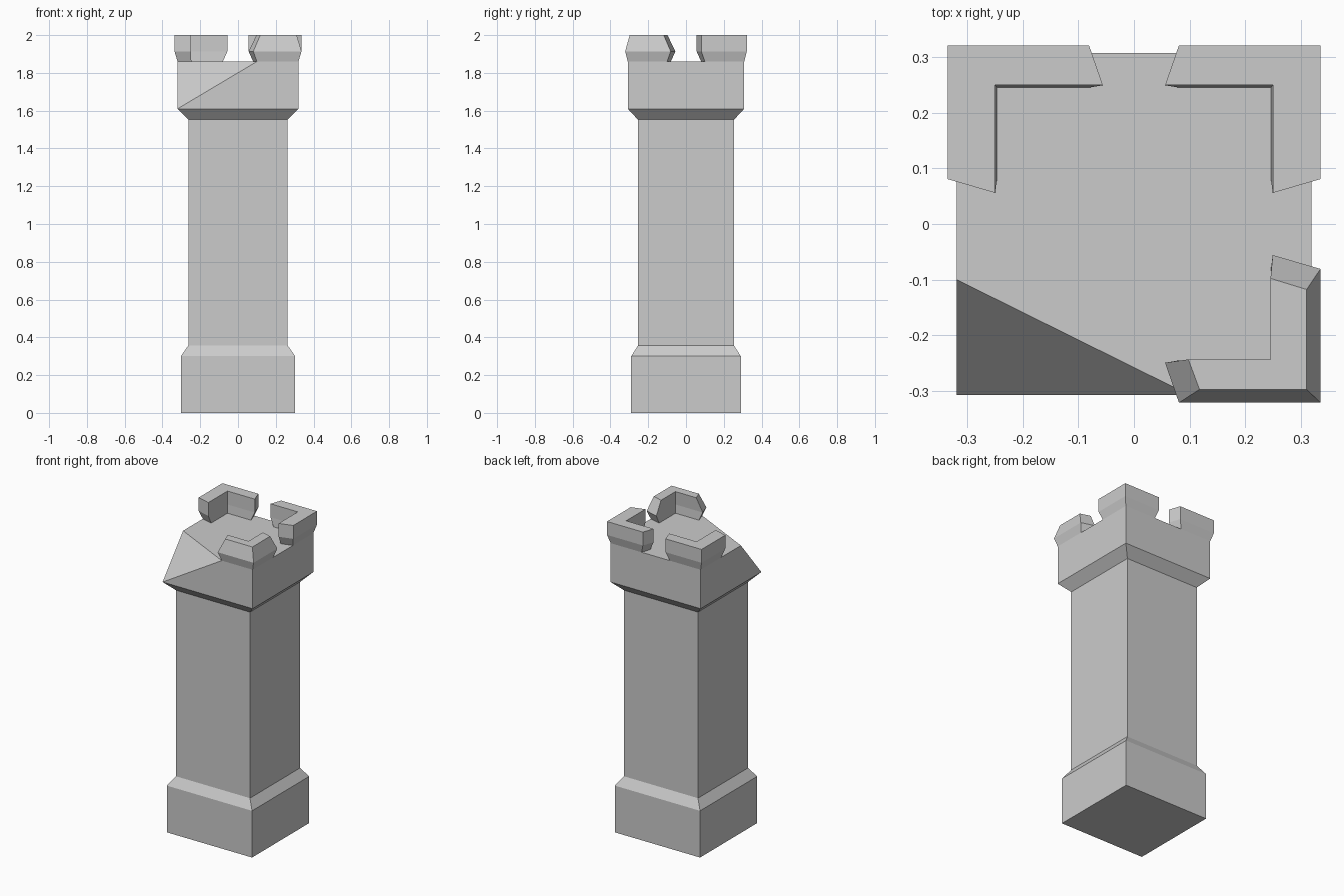
import bpy

if "Cube" in bpy.data.objects:
    bpy.data.objects.remove(bpy.data.objects["Cube"])


def make(name, verts, faces):
    me = bpy.data.meshes.new(name)
    me.from_pydata(verts, [], faces)
    me.update()
    ob = bpy.data.objects.new(name, me)
    bpy.context.collection.objects.link(ob)
    return ob


def rings(loops):
    """Vertices and side faces of stacked counter-clockwise loops."""
    n = len(loops[0])
    verts = [v for loop in loops for v in loop]
    faces = [(k * n + i, k * n + (i + 1) % n, (k + 1) * n + (i + 1) % n, (k + 1) * n + i)
             for k in range(len(loops) - 1) for i in range(n)]
    return verts, faces, n


def rect(x, y, z):
    return [(x, -y, z), (x, y, z), (-x, y, z), (-x, -y, z)]


def corner_loop(sx, sy, z, ox, oy, ix, iy, end_out, end_in):
    """L-shaped outline in one corner: three outer points, then three inner."""
    p = [(ox, end_out), (ox, oy), (end_out, oy), (end_in, iy), (ix, iy), (ix, end_in)]
    if sx * sy < 0:
        p = [p[i] for i in (2, 1, 0, 5, 4, 3)]
    return [(x * sx, y * sy, z) for x, y in p]


# Plinth, shaft and flared collar
verts, faces, n = rings([rect(.303, .29, 0), rect(.303, .29, .30), rect(.263, .254, .357),
                         rect(.263, .254, 1.552), rect(.32, .308, 1.61)])
make("tower_shaft", verts, faces + [(3, 2, 1, 0)])

# Battlements: three corners remain, the front right one has a worn top
CORNERS = [(1, -1), (1, 1), (-1, 1)]
foot = (1.86, .32, .308, .247, .246, .10, .08)
flare = (1.914, .336, .322, .25, .25, .081, .056)
plain_top = (2.0, .336, .322, .25, .25, .081, .056)
worn_top = (2.0, .311, .298, .246, .244, .118, .098)
feet = []
for name, (sx, sy), top in zip(("front_right", "back_right", "back_left"), CORNERS,
                               (worn_top, plain_top, plain_top)):
    loops = [corner_loop(sx, sy, *level) for level in (foot, flare, top)]
    verts, faces, n = rings(loops)
    make("battlement_" + name, verts, faces + [tuple(range(2 * n, 3 * n))])
    feet.append(loops[0])

# Crown block with the front left corner broken away
verts = [v for f in feet for v in f] + [(-.32, -.10, 1.86)] + rect(.32, .308, 1.61)
P, c0, c1, c2, c3 = range(18, 23)
A, C, B = (0, 6, 12), (1, 7, 13), (2, 8, 14)
deck = [k * 6 + i for k in range(3) for i in (0, 5, 4, 3, 2)] + [P]
make("tower_crown", verts, [
    deck,
    (c0, c1, C[1], A[1], B[0], C[0]),
    (c1, c2, C[2], A[2], B[1], C[1]),
    (c2, c3, P, B[2], C[2]),
    (c3, c0, C[0], A[0]),
    (c3, A[0], P),
])
